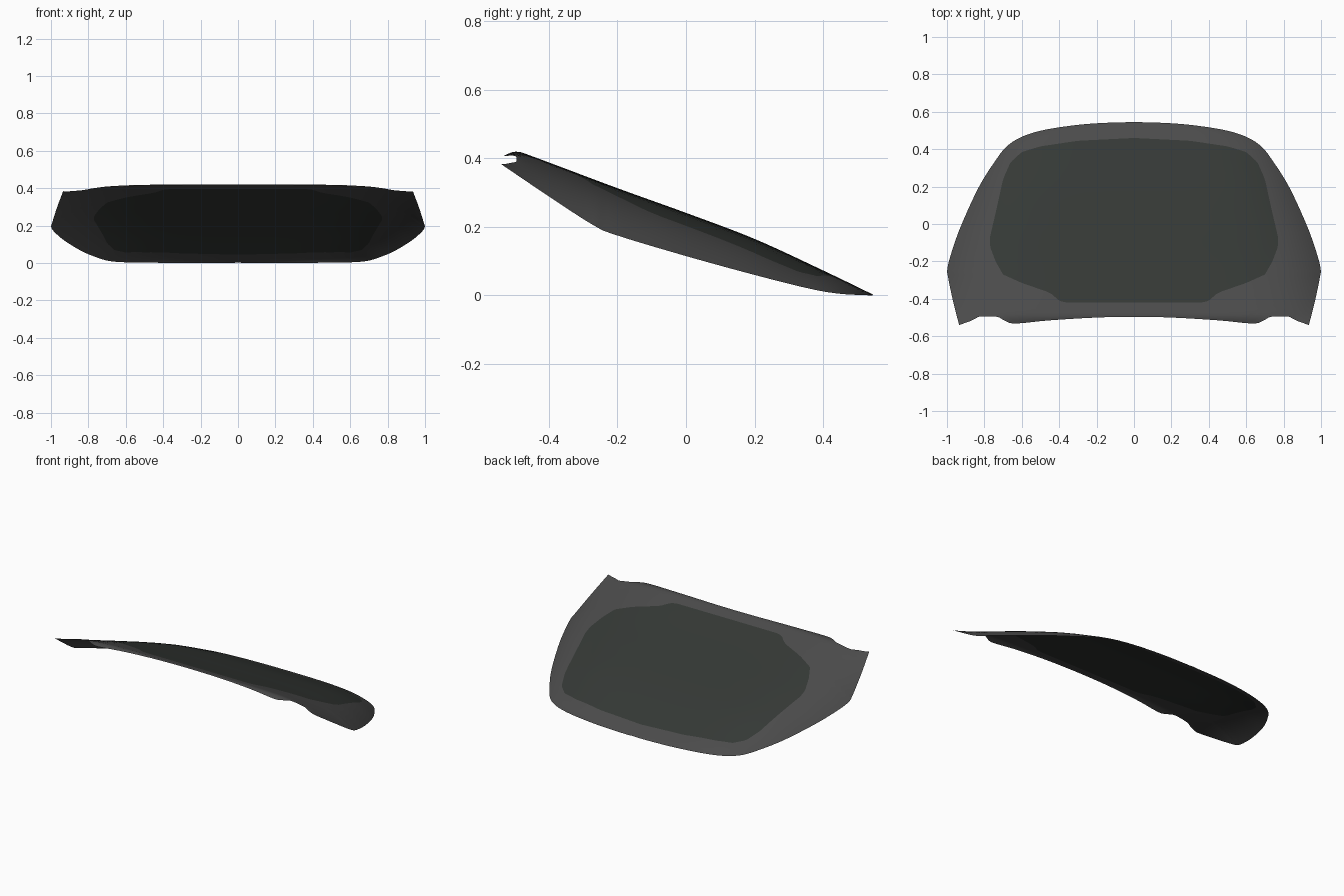
import bpy, bmesh, math
from mathutils import Vector

if "Cube" in bpy.data.objects:
    bpy.data.objects.remove(bpy.data.objects["Cube"])

# Half outlines seen from above (x, y), mirrored later
SIDE = [(0, .545), (.15, .541), (.3, .53), (.48, .503), (.6, .466), (.68, .415), (.74, .34),
        (.83, .197), (.925, -.01), (.975, -.15), (.998, -.24), (.993, -.29), (.968, -.41), (.935, -.54)]
FRONT = [(.935, -.54), (.87, -.517), (.83, -.496), (.735, -.496), (.70, -.512), (.66, -.53),
         (.6, -.53), (.45, -.515), (.2, -.5), (0, -.496)]
GLASS = [(0, .46), (.3, .445), (.5, .415), (.6, .385), (.66, .33), (.70, .24), (.735, .08), (.77, -.07),
         (.77, -.12), (.74, -.2), (.70, -.27), (.6, -.315), (.47, -.36), (.44, -.375), (.40, -.41),
         (.37, -.42), (0, -.42)]
# Heights along y: centre line and outer edge
CENTRE = [(-.545, .404), (-.52, .414), (-.49, .419), (-.44, .403), (-.2, .313), (0, .241), (.2, .165),
          (.4, .073), (.545, .003)]
EDGE = [(-.545, .387), (-.4, .289), (-.27, .205), (-.2, .175), (0, .115), (.2, .06), (.36, .02),
        (.45, .005), (.545, 0)]
MID = Vector((0, -.05))


def spline(pts, n):
    p = [Vector(q) for q in pts]
    p = [2 * p[0] - p[1]] + p + [2 * p[-1] - p[-2]]
    out = []
    for a, b, c, d in zip(p, p[1:], p[2:], p[3:]):
        for k in range(n):
            t = k / n
            out.append(.5 * (2 * b + (c - a) * t + (2 * a - 5 * b + 4 * c - d) * t * t
                             + (3 * b - a - 3 * c + d) * t ** 3))
    return out + [p[-2]]


def lookup(table, v):
    v = min(max(v, table[0][0]), table[-1][0])
    for a, b in zip(table, table[1:]):
        if v <= b[0]:
            return a[1] + (b[1] - a[1]) * (v - a[0]) / max(b[0] - a[0], 1e-9)
    return table[-1][1]


side = spline(SIDE, 5)
centre, edge = spline(CENTRE, 6), spline(EDGE, 6)
width = sorted((p.y, p.x) for p in side)


def surface(p):
    zc, ze = lookup(centre, p.y), lookup(edge, p.y)
    t = min(abs(p.x) / max(lookup(width, p.y), .02), 1)
    return Vector((p.x, p.y, max(0, zc - (zc - ze) * t ** 6)))


def ray_hit(d, poly):
    for a, b in zip(poly, poly[1:]):
        a, e = Vector(a) - MID, Vector(b) - Vector(a)
        den = d.x * e.y - d.y * e.x
        if abs(den) < 1e-9:
            continue
        r = (a.x * e.y - a.y * e.x) / den
        s = (a.x * d.y - a.y * d.x) / den
        if r > 0 and -1e-6 <= s <= 1 + 1e-6:
            return MID + d * r
    return MID + d * .8


half = side + spline(FRONT, 4)[1:]
half[-1].x = 0
inner_half = [ray_hit((p - MID).normalized(), GLASS) for p in half]


def mirrored(pts):
    return pts + [Vector((-p.x, p.y)) for p in pts[-2:0:-1]]


outer, inner = mirrored(half), mirrored(inner_half)


def build(name, a, b, steps, color, fan=False):
    bm = bmesh.new()
    n = len(a)
    rings = [[bm.verts.new(surface(p.lerp(q, k / steps))) for p, q in zip(a, b)]
             for k in range(steps + (0 if fan else 1))]
    for r, s in zip(rings, rings[1:]):
        for i in range(n):
            j = (i + 1) % n
            bm.faces.new((r[j], r[i], s[i], s[j]))
    if fan:
        c = bm.verts.new(surface(MID))
        for i in range(n):
            bm.faces.new((rings[-1][(i + 1) % n], rings[-1][i], c))
    for f in bm.faces:
        f.smooth = True
        f.normal_update()
        if f.normal.z < 0:
            f.normal_flip()
    me = bpy.data.meshes.new(name)
    bm.to_mesh(me)
    bm.free()
    mat = bpy.data.materials.new(name + "_colour")
    mat.diffuse_color = color
    mat.use_nodes = True
    mat.node_tree.nodes["Principled BSDF"].inputs["Base Color"].default_value = mat.diffuse_color
    me.materials.append(mat)
    ob = bpy.data.objects.new(name, me)
    bpy.context.collection.objects.link(ob)


# Opaque border band of the windscreen
build("windscreen_border", outer, inner, 10, (.07, .07, .07, 1))
# Darker glass pane
build("windscreen_glass", inner, [MID] * len(inner), 14, (.035, .04, .036, 1), fan=True)
